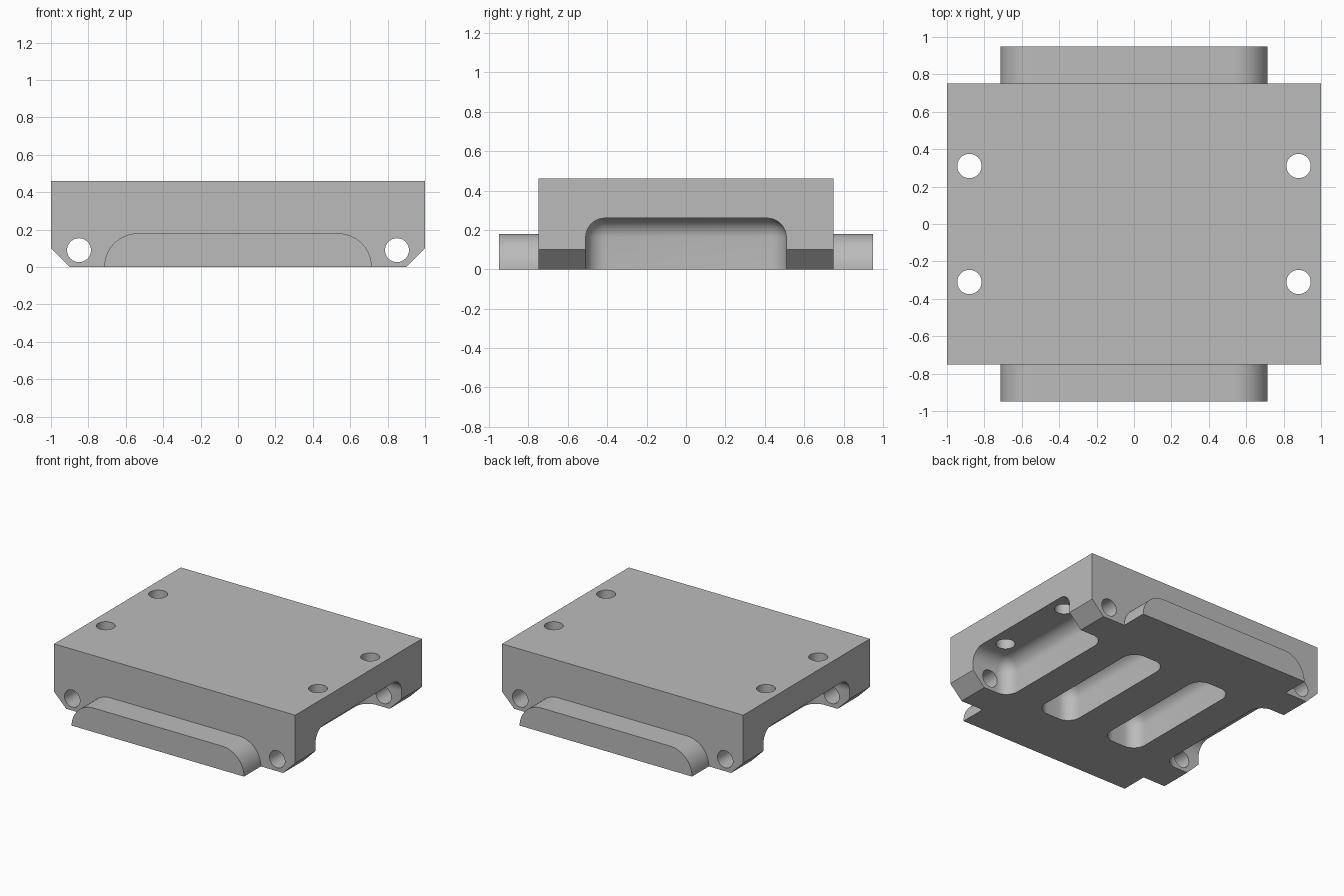
import bpy, bmesh, math
from mathutils import Matrix, Vector

cube = bpy.data.objects.get("Cube")
if cube:
    bpy.data.objects.remove(cube, do_unlink=True)

GREY = (0.50, 0.50, 0.50, 1)
mat = bpy.data.materials.new("plain grey")
mat.use_nodes = True
mat.diffuse_color = GREY
mat.node_tree.nodes["Principled BSDF"].inputs["Base Color"].default_value = GREY


def make(name, bm):
    """Turn a bmesh into a linked object."""
    bmesh.ops.recalc_face_normals(bm, faces=bm.faces)
    mesh = bpy.data.meshes.new(name)
    bm.to_mesh(mesh)
    bm.free()
    mesh.materials.append(mat)
    obj = bpy.data.objects.new(name, mesh)
    bpy.context.collection.objects.link(obj)
    return obj


def extrude_profile(name, points, half_depth):
    """Extrude an x-z outline along y, symmetric about y = 0."""
    bm = bmesh.new()
    face = bm.faces.new([bm.verts.new((x, -half_depth, z)) for x, z in points])
    new = bmesh.ops.extrude_face_region(bm, geom=[face])["geom"]
    verts = [v for v in new if isinstance(v, bmesh.types.BMVert)]
    bmesh.ops.translate(bm, vec=(0, 2 * half_depth, 0), verts=verts)
    return make(name, bm)


def rounded_box(name, x0, x1, half_y, top, radius):
    """Pocket cutter with rounded edges that reaches below the base."""
    z0 = -0.4
    size = Vector((x1 - x0, 2 * half_y, top - z0))
    centre = Vector(((x0 + x1) / 2, 0, (top + z0) / 2))
    bm = bmesh.new()
    bmesh.ops.create_cube(bm, size=1, matrix=Matrix.Translation(centre) @ Matrix.Diagonal(size.to_4d()))
    bmesh.ops.bevel(bm, geom=bm.edges[:], offset=radius, segments=10, profile=0.5, affect="EDGES")
    return make(name, bm)


def drill(name, radius, length, location, along_y=False):
    """Round hole cutter, vertical or along y."""
    turn = Matrix.Rotation(math.pi / 2 if along_y else 0, 4, "X")
    bm = bmesh.new()
    bmesh.ops.create_cone(bm, cap_ends=True, segments=40, radius1=radius, radius2=radius,
                          depth=length, matrix=Matrix.Translation(location) @ turn)
    return make(name, bm)


def combine(target, other, operation):
    """Apply a boolean and drop the helper."""
    other.hide_render = True
    mod = target.modifiers.new(other.name, "BOOLEAN")
    mod.operation, mod.solver, mod.object = operation, "EXACT", other
    bpy.context.view_layer.objects.active = target
    bpy.ops.object.modifier_apply(modifier=mod.name)
    bpy.data.objects.remove(other, do_unlink=True)


# Main block with chamfered lower side edges
TOP, CHAMFER = 0.46, 0.10
half = [(1 - CHAMFER, 0), (1, CHAMFER), (1, TOP)]
block = extrude_profile("mounting_block", half + [(-x, z) for x, z in reversed(half)], 0.75)

# Round-shouldered tongue running through front and back
R, REACH = 0.18, 0.715
arc = [(REACH - R + R * math.cos(a), R * math.sin(a))
       for a in (math.pi / 2 * i / 16 for i in range(17))]
tongue = extrude_profile("tongue", arc + [(-x, z) for x, z in reversed(arc)], 0.95)
combine(block, tongue, "UNION")

for s in (1, -1):
    # Open side notch and closed slot in the underside
    combine(block, rounded_box("side_notch", *sorted((s * 0.69, s * 1.4)), 0.51, 0.26, 0.10), "DIFFERENCE")
    combine(block, rounded_box("base_slot", *sorted((s * 0.14, s * 0.44)), 0.51, 0.26, 0.10), "DIFFERENCE")
    # Horizontal pin hole through both feet
    combine(block, drill("pin_hole", 0.064, 3, (s * 0.85, 0, 0.09), True), "DIFFERENCE")
    # Vertical bolt holes
    for t in (1, -1):
        combine(block, drill("bolt_hole", 0.065, 2, (s * 0.88, t * 0.31, 0.5)), "DIFFERENCE")

# Smooth curved faces, crisp edges
bpy.ops.object.select_all(action="DESELECT")
block.select_set(True)
bpy.context.view_layer.objects.active = block
bpy.ops.object.shade_smooth_by_angle(angle=math.radians(30))
